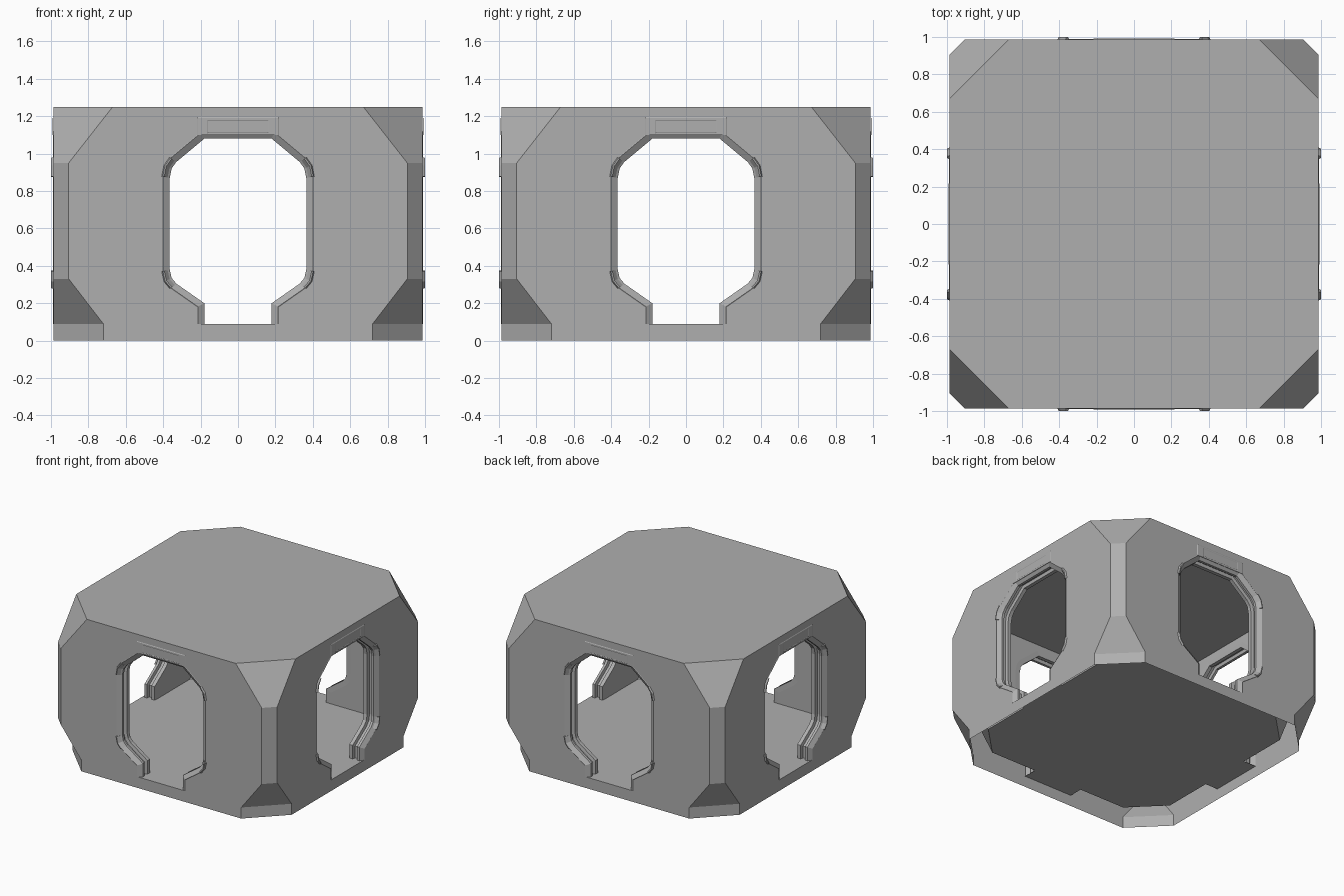
import bpy, bmesh, math
from mathutils import Vector, Matrix

if "Cube" in bpy.data.objects:
    bpy.data.objects.remove(bpy.data.objects["Cube"])

HALF, INNER = 0.987, 0.875         # outer and inner wall distance from centre
SILL = 0.09

GREY = bpy.data.materials.new("dark_grey")
GREY.diffuse_color = (0.43, 0.43, 0.43, 1)
GREY.use_nodes = True
GREY.node_tree.nodes["Principled BSDF"].inputs["Base Color"].default_value = GREY.diffuse_color

# left half of the doorway outline (x, z), bottom to top; then the full arch
LEFT = [(-.18, SILL), (-.18, .20), (-.33, .305), (-.355, .335), (-.365, .38),
        (-.365, .87), (-.355, .92), (-.33, .955), (-.18, 1.08)]
ARCH = LEFT + [(-x, z) for x, z in reversed(LEFT)]


def offset(path, d):
    """Offset an open path to its left side with mitred corners."""
    pts = [Vector(p) for p in path]
    out = []
    for i, p in enumerate(pts):
        normals = []
        for a, b in ((i - 1, i), (i, i + 1)):
            if a >= 0 and b < len(pts):
                t = (pts[b] - pts[a]).normalized()
                normals.append(Vector((-t.y, t.x)))
        n = sum(normals, Vector((0, 0))).normalized()
        out.append(p + n * d / n.dot(normals[0]))
    return out


def face(bm, pts):
    f = bm.faces.new([bm.verts.new(p) for p in pts])
    f.normal_update()
    return f


def finish(name, bm, repeat=True, flip=False):
    """Repeat the geometry on all four sides, weld it and make the object."""
    if repeat:
        base = bm.faces[:]
        for k in range(1, 4):
            geo = bmesh.ops.duplicate(bm, geom=base)['geom']
            bmesh.ops.rotate(bm, verts=[g for g in geo if isinstance(g, bmesh.types.BMVert)],
                             cent=(0, 0, 0), matrix=Matrix.Rotation(k * math.pi / 2, 3, 'Z'))
    bmesh.ops.remove_doubles(bm, verts=bm.verts[:], dist=1e-4)
    bmesh.ops.recalc_face_normals(bm, faces=bm.faces[:])
    if flip:
        bmesh.ops.reverse_faces(bm, faces=bm.faces[:])
    me = bpy.data.meshes.new(name)
    bm.to_mesh(me)
    bm.free()
    me.materials.append(GREY)
    ob = bpy.data.objects.new(name, me)
    bpy.context.collection.objects.link(ob)
    return ob


def octagon(h, c, z):
    q = [(-c, -h), (c, -h), (h, -c), (h, c), (c, h), (-c, h), (-h, c), (-h, -c)]
    return [(x, y, z) for x, y in q]


def shell(name, h, levels, flip):
    """Four pierced walls and four faceted corners under a flat top."""
    bm = bmesh.new()
    hole = offset(ARCH, .04)[:len(LEFT)]
    z0, z1 = levels[0][0], levels[-1][0]
    half = [(-c, z) for z, c in levels] + [(0, z1), (0, hole[-1].y)]
    half += [tuple(p) for p in reversed(hole)]
    if z0 < SILL:
        half += [(0, SILL), (0, z0)]
    walls = [face(bm, [(s * x, -h, z) for x, z in half][::s]) for s in (1, -1)]
    bmesh.ops.triangulate(bm, faces=walls)
    for (za, ca), (zb, cb) in zip(levels, levels[1:]):
        face(bm, [(ca, -h, za), (h, -ca, za), (h, -cb, zb), (cb, -h, zb)])
    c = levels[-1][1]
    for a, b in (((-c, -h), (0, -h)), ((0, -h), (c, -h)), ((c, -h), (h, -c))):
        face(bm, [(*a, z1), (*b, z1), (0, 0, z1)])
    return finish(name, bm, flip=flip)


def sweep(bm, path, profile, closed=False):
    """Sweep (offset, depth) profile along a doorway path on the front wall."""
    rows = []
    for o, d in profile:
        rows.append([bm.verts.new((p.x, d - HALF, p.y)) for p in offset(path, o)])
    pairs = list(zip(rows, rows[1:]))
    if closed:
        pairs.append((rows[-1], rows[0]))
        bm.faces.new([r[0] for r in rows])
        bm.faces.new([r[-1] for r in reversed(rows)])
    for a, b in pairs:
        for i in range(len(path) - 1):
            bm.faces.new([a[i], a[i + 1], b[i + 1], b[i]])


# outer hull, open underneath
shell("outer_hull", HALF, [(0, .72), (.09, .72), (.33, .905), (.95, .905), (1.25, .67)], False)

# inner room lining with ceiling
shell("inner_room", INNER, [(.09, .63), (.33, .81), (.95, .81), (1.17, .63)], True)

# floor plate and door sills
bm = bmesh.new()
face(bm, octagon(INNER, .63, SILL))
finish("floor", bm, repeat=False)
bm = bmesh.new()
face(bm, [(-.22, -HALF, SILL), (.22, -HALF, SILL), (.22, -INNER, SILL), (-.22, -INNER, SILL)])
finish("door_sills", bm)

# door jambs: bevelled outer edge, rib, groove, rib
bm = bmesh.new()
sweep(bm, ARCH, [(.04, 0), (.035, -.003), (0, .02), (0, .04), (.025, .045),
                 (.025, .075), (0, .08), (0, .11), (.04, HALF - INNER)])
finish("door_jambs", bm, flip=True)

# raised guards on the slanted corners of each doorway
bm = bmesh.new()
for part in (LEFT[2:5], LEFT[5:8]):
    for path in (part, [(-x, z) for x, z in reversed(part)]):
        sweep(bm, path, [(.045, .002), (.038, -.013), (.03, -.013), (.012, .012)], closed=True)
finish("corner_guards", bm)

# shallow header plate with a sloped inner panel above each doorway
bm = bmesh.new()
rings = []
for x, za, zb, d in ((.22, 1.10, 1.195, -.001), (.215, 1.10, 1.19, -.004),
                     (.165, 1.105, 1.18, -.004), (.16, 1.105, 1.175, -.002)):
    rings.append([bm.verts.new((sx, d - HALF, z)) for sx, z in
                  ((-x, za), (x, za), (x, zb), (-x, zb))])
for a, b in zip(rings, rings[1:]):
    for i in range(4):
        j = (i + 1) % 4
        bm.faces.new([a[i], a[j], b[j], b[i]])
bm.faces.new(rings[-1])
finish("door_headers", bm)
